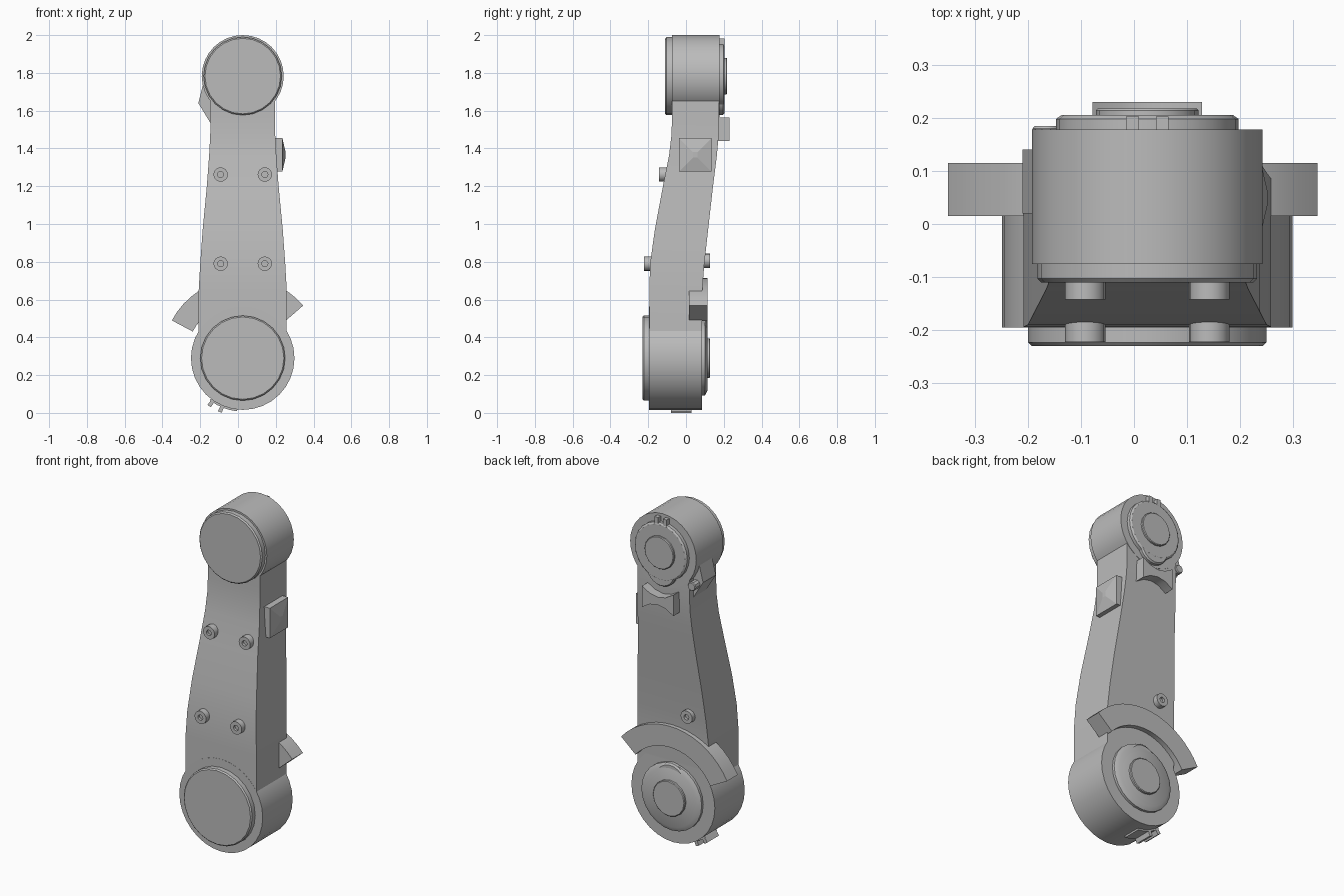
import bpy, bmesh
from math import sin, cos, pi, radians

if "Cube" in bpy.data.objects:
    bpy.data.objects.remove(bpy.data.objects["Cube"])

grey = bpy.data.materials.new("plain grey")
grey.use_nodes = True
grey.diffuse_color = (0.5, 0.5, 0.5, 1)
grey.node_tree.nodes["Principled BSDF"].inputs["Base Color"].default_value = (0.5, 0.5, 0.5, 1)

CX = 0.025           # axis of both joints
TOP_Z, LOW_Z = 1.783, 0.29


def loft(name, rings, smooth=True):
    """Skin a list of equal-length point rings and cap both ends."""
    bm = bmesh.new()
    loops = [[bm.verts.new(p) for p in ring] for ring in rings]
    n = len(loops[0])
    for a, b in zip(loops, loops[1:]):
        for i in range(n):
            j = (i + 1) % n
            bm.faces.new((a[i], a[j], b[j], b[i]))
    bm.faces.new(loops[0][::-1])
    bm.faces.new(loops[-1])
    bmesh.ops.recalc_face_normals(bm, faces=bm.faces)
    mesh = bpy.data.meshes.new(name)
    bm.to_mesh(mesh)
    bm.free()
    obj = bpy.data.objects.new(name, mesh)
    bpy.context.collection.objects.link(obj)
    mesh.materials.append(grey)
    if smooth:
        bpy.ops.object.select_all(action='DESELECT')
        obj.select_set(True)
        bpy.context.view_layer.objects.active = obj
        bpy.ops.object.shade_smooth_by_angle(angle=radians(30))
    return obj


def prism(name, outline, y0, y1):
    """Extrude an x-z outline along y."""
    return loft(name, [[(x, y, z) for x, z in outline] for y in (y0, y1)])


def arc(x, z, r, a0, a1, n):
    steps = [radians(a0 + (a1 - a0) * i / n) for i in range(n + 1)]
    return [(x + r * cos(a), z + r * sin(a)) for a in steps]


def turned(name, x, z, profile, n=24):
    """Round part along y from (radius, y) pairs."""
    return loft(name, [[(x + r * cos(2 * pi * i / n), y, z + r * sin(2 * pi * i / n))
                        for i in range(n)] for r, y in profile])


def sector(name, r0, r1, a0, a1, y0, y1, n):
    """Curved band around the lower joint."""
    outline = arc(CX, LOW_Z, r1, a0, a1, n) + arc(CX, LOW_Z, r0, a1, a0, n)
    return prism(name, outline, y0, y1)


# Tapered arm body: z, half width, front y, back y
sections = [(0.34, 0.233, -0.194, 0.084), (0.65, 0.233, -0.194, 0.086),
            (0.79, 0.225, -0.19, 0.097), (0.97, 0.212, -0.165, 0.117),
            (1.2, 0.19, -0.122, 0.143), (1.36, 0.178, -0.09, 0.163),
            (1.47, 0.172, -0.077, 0.173), (1.56, 0.171, -0.074, 0.176),
            (1.74, 0.171, -0.074, 0.176)]
loft("arm_body", [[(CX - w, f, z), (CX + w, f, z), (CX + w, b, z), (CX - w, b, z)]
                  for z, w, f, b in sections])

# Joint housings with front covers
turned("upper_housing", CX, TOP_Z, [(0.217, -0.075), (0.217, 0.178)], 32)
turned("upper_front_cover", CX, TOP_Z, [(0.207, -0.07), (0.207, -0.103), (0.2, -0.11)])
turned("lower_housing", CX, LOW_Z, [(0.274, -0.195), (0.274, 0.085)], 32)
turned("lower_front_cover", CX, LOW_Z, [(0.225, -0.19), (0.225, -0.223), (0.218, -0.23)])

# Rear flanges, each with a lobe and a hub
turned("upper_rear_flange", CX, TOP_Z, [(0.172, 0.17), (0.172, 0.198), (0.162, 0.205)])
turned("upper_flange_lobe", CX, TOP_Z - 0.11, [(0.095, 0.17), (0.095, 0.195), (0.088, 0.204)])
turned("upper_rear_hub", CX, TOP_Z, [(0.097, 0.2), (0.097, 0.214), (0.093, 0.218)], 16)
turned("lower_rear_flange", CX, LOW_Z, [(0.198, 0.08), (0.198, 0.1), (0.172, 0.113)])
turned("lower_flange_lobe", CX, LOW_Z + 0.1, [(0.102, 0.08), (0.102, 0.104), (0.092, 0.112)])
turned("lower_rear_hub", CX, LOW_Z, [(0.105, 0.11), (0.105, 0.124), (0.101, 0.128)], 16)

# Pair of index tabs above the upper flange
for side, label in ((-1, "right"), (1, "left")):
    x, z = CX + side * 0.028, TOP_Z + 0.14
    prism("index_tab_" + label, [(x - 0.012, z), (x + 0.012, z), (x + 0.012, z + 0.06),
                                 (x - 0.012, z + 0.06)], 0.17, 0.203)

# Curved guard above the lower joint
sector("curved_guard", 0.3, 0.425, 41, 152, 0.015, 0.115, 16)

# Saddle block with concave top and bottom
saddle = [(CX + 0.103 * t, 1.525 + 0.04 * t * t) for t in (-1, -0.5, 0, 0.5, 1)]
saddle += [(CX + 0.103 * t, 1.48 - 0.04 * t * t) for t in (1, 0.5, 0, -0.5, -1)]
prism("saddle_block", saddle, 0.16, 0.23)

# Side lug and its pin
prism("side_lug", [(-0.185, 1.74), (-0.21, 1.64), (-0.143, 1.53), (-0.1, 1.6), (-0.1, 1.75)],
      0.02, 0.14)
turned("lug_pin", -0.165, 1.62, [(0.026, 0.1), (0.026, 0.18), (0.022, 0.185)], 10)

# Side plate with a shallow raised centre
plate = []
for x, grow in ((0.17, 0), (0.235, 0), (0.252, -0.075)):
    y0, y1, z0, z1 = -0.037 - grow, 0.135 + grow, 1.277 - grow, 1.455 + grow
    plate.append([(x, y0, z0), (x, y1, z0), (x, y1, z1), (x, y0, z1)])
loft("side_plate", plate, smooth=False)


# Hollow bolts
def bolt(name, x, z, base, tip):
    inner = tip + (0.015 if tip < base else -0.015)
    turned(name, x, z, [(0.038, base), (0.038, tip), (0.016, tip), (0.016, inner)], 16)


for x, side in ((-0.092, "right"), (0.142, "left")):
    bolt("upper_bolt_" + side, x, 1.262, -0.08, -0.142)
    bolt("lower_bolt_" + side, x, 0.79, -0.15, -0.222)
bolt("rear_bolt", -0.092, 0.805, 0.07, 0.128)

# Small clip beneath the lower joint
sector("clip_base", 0.25, 0.283, 232, 264, -0.08, 0.03, 4)
for a, label in ((235, "outer"), (247, "inner")):
    sector("clip_rail_" + label, 0.26, 0.31, a - 2, a + 2, -0.08, 0.03, 1)
